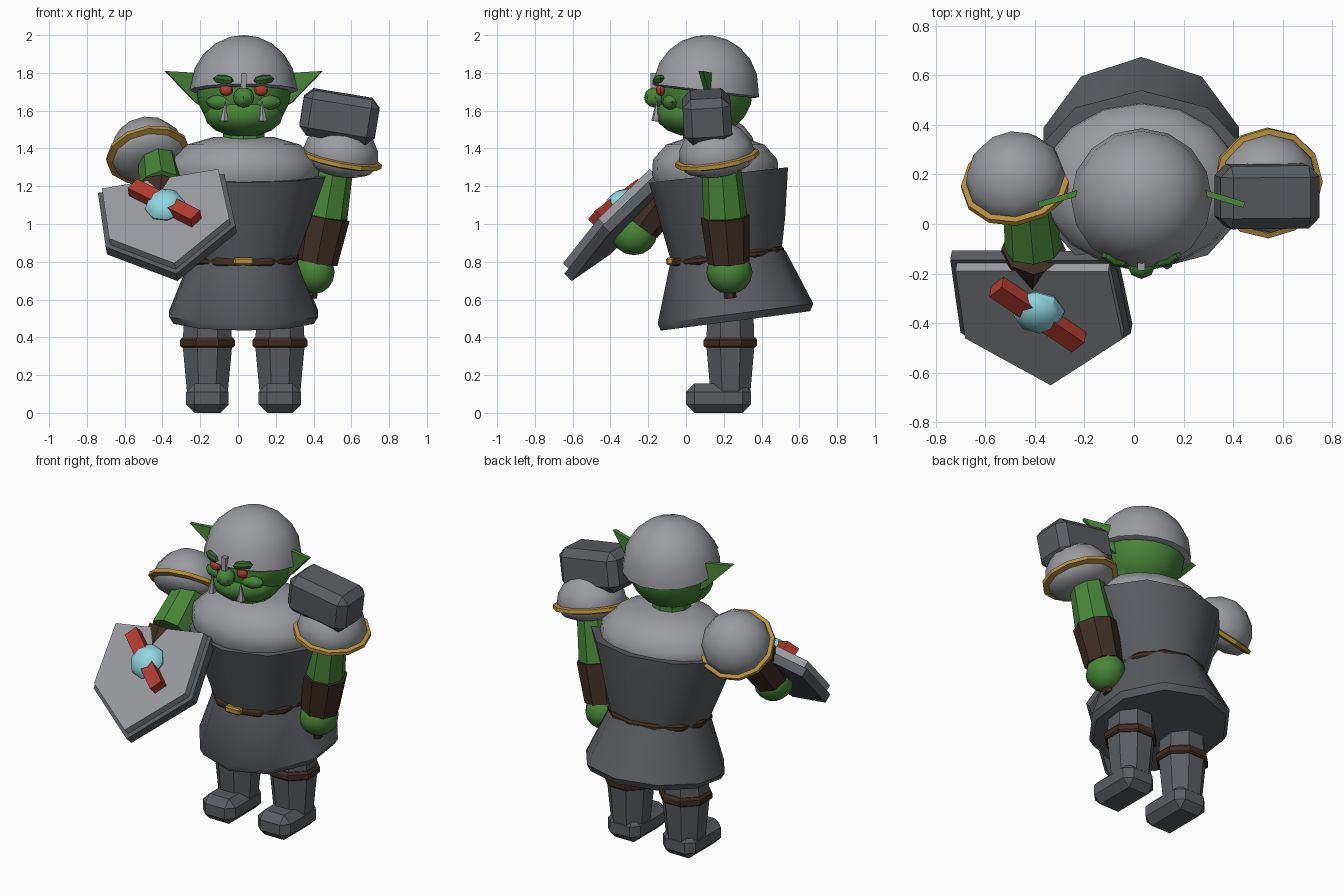
import bpy, bmesh
from math import sin, cos, pi, radians
from mathutils import Vector, Matrix

if "Cube" in bpy.data.objects:
    bpy.data.objects.remove(bpy.data.objects["Cube"], do_unlink=True)


def material(name, r, g, b):
    m = bpy.data.materials.new(name)
    m.use_nodes = True
    m.diffuse_color = (r, g, b, 1)
    bsdf = m.node_tree.nodes["Principled BSDF"]
    bsdf.inputs["Base Color"].default_value = (r, g, b, 1)
    bsdf.inputs["Roughness"].default_value = 0.8
    return m


STEEL = material("light steel", .32, .33, .35)
IRON = material("dark iron", .10, .107, .118)
SKIN = material("green skin", .065, .235, .04)
BROW = material("dark green", .035, .13, .025)
LEATHER = material("brown leather", .05, .028, .018)
GOLD = material("gold trim", .48, .28, .05)
RED = material("red", .45, .045, .03)
CYAN = material("pale cyan", .28, .68, .76)

MID = .03  # the body's centre line


def finish(name, bm, mat, matrix=None, smooth=0):
    if matrix:
        bm.transform(matrix)
    bmesh.ops.recalc_face_normals(bm, faces=bm.faces)
    me = bpy.data.meshes.new(name)
    bm.to_mesh(me)
    bm.free()
    me.materials.append(mat)
    if smooth:
        me.shade_smooth()
        me.set_sharp_from_angle(angle=radians(smooth))
    ob = bpy.data.objects.new(name, me)
    bpy.context.collection.objects.link(ob)


def frame(origin, up, right=(1, 0, 0)):
    """Matrix whose z axis is up and whose x axis is close to right."""
    z = Vector(up).normalized()
    y = z.cross(Vector(right)).normalized()
    x = y.cross(z)
    return Matrix.Translation(origin) @ Matrix((x, y, z)).transposed().to_4x4()


def skin_loops(name, mat, loops, matrix=None, smooth=0):
    """Join loops of points with quads and close both ends."""
    bm = bmesh.new()
    loops = [[bm.verts.new(p) for p in loop] for loop in loops]
    n = len(loops[0])
    for lo, hi in zip(loops, loops[1:]):
        for i in range(n):
            j = (i + 1) % n
            bm.faces.new((lo[i], lo[j], hi[j], hi[i]))
    bm.faces.new(loops[0])
    bm.faces.new(loops[-1])
    finish(name, bm, mat, matrix, smooth)


def loft(name, mat, rings, n, matrix=None, smooth=0, turn=.25):
    """Elliptical rings (z, rx, ry, y centre, slope along y) joined in order."""
    angles = [2 * pi * (i / n + turn) for i in range(n)]
    loops = [[(rx * cos(a), cy + ry * sin(a), z + slope * ry * sin(a)) for a in angles]
             for z, rx, ry, cy, slope in rings]
    skin_loops(name, mat, loops, matrix, smooth)


def prism(name, mat, points, low, high, matrix):
    """Flat outline extruded between two heights."""
    skin_loops(name, mat, [[(x, y, z) for x, y in points] for z in (low, high)], matrix)


def rod(name, mat, a, b, ra, rb, n=8):
    a, b = Vector(a), Vector(b)
    rings = [(0, ra, ra, 0, 0), ((b - a).length, rb, rb, 0, 0)]
    loft(name, mat, rings, n, frame(a, b - a))


def ball(name, mat, loc, size, seg=12, rings=8, matrix=Matrix(), smooth=40):
    bm = bmesh.new()
    bmesh.ops.create_uvsphere(bm, u_segments=seg, v_segments=rings, radius=1)
    m = matrix @ Matrix.Translation(loc) @ Matrix.Diagonal((*size, 1))
    finish(name, bm, mat, m, smooth)


def box(name, mat, loc, size, matrix=Matrix(), bevel=0):
    bm = bmesh.new()
    bmesh.ops.create_cube(bm, size=1)
    bm.transform(Matrix.Diagonal((*size, 1)))
    if bevel:
        bmesh.ops.bevel(bm, geom=bm.edges[:], offset=bevel, segments=1,
                        affect='EDGES', profile=.5)
    finish(name, bm, mat, matrix @ Matrix.Translation(loc))


# Torso: skirt, vest, rounded chest plate and belt, all tilted up at the back
body = Matrix.Translation((MID, 0, 0))
loft("skirt", IRON, [(.487, .39, .395, .262, .13), (.525, .415, .412, .262, .13),
                     (.825, .29, .305, .22, .12)], 10, body, 42)
loft("vest", IRON, [(.82, .29, .29, .215, .11), (1.0, .36, .325, .2, .11),
                    (1.26, .455, .368, .172, .11)], 10, body, 42)
loft("chest", STEEL, [(1.2, .37, .31, .155, 0), (1.26, .405, .335, .155, 0),
                      (1.34, .39, .33, .155, 0), (1.42, .3, .26, .155, 0),
                      (1.46, .16, .14, .155, 0)], 16, body, 42)
loft("belt", LEATHER, [(.8, .285, .293, .217, .11), (.815, .3, .303, .217, .11),
                       (.835, .3, .303, .217, .11), (.85, .285, .293, .217, .11)],
     12, body)
box("belt_buckle", GOLD, (MID, -.085, .803), (.105, .04, .04), bevel=.008)

# Head
rod("neck", SKIN, (MID, .1, 1.38), (MID, .1, 1.54), .115, .115, 10)
ball("head", SKIN, (MID, .105, 1.71), (.25, .25, .25), 16, 10)
ball("jaw", SKIN, (MID, .05, 1.58), (.21, .21, .12), 12, 8)
ball("nose", SKIN, (MID, -.165, 1.67), (.057, .057, .054), 8, 6)
dome = [(-.022, .265, .265, 0, 0), (-.012, .285, .285, 0, 0)]
dome += [(.28 * sin(a), .28 * cos(a), .28 * cos(a), 0, 0)
         for a in [radians(t) for t in (3, 22, 40, 57, 73, 87)]]
loft("helmet", STEEL, dome, 16, frame((MID, .105, 1.72), (0, .12, 1)), 42)
box("nose_guard", STEEL, (MID, -.172, 1.75), (.03, .03, .1))

for side, s in (("right", -1), ("left", 1)):
    ball(side + "_eye", RED, (MID + s * .093, -.134, 1.708), (.036, .026, .03), 8, 6)
    ball(side + "_brow", BROW, (0, 0, 0), (.066, .03, .026), 6, 4,
         Matrix.Translation((MID + s * .105, -.142, 1.764))
         @ Matrix.Rotation(s * -.12, 4, 'Y') @ Matrix.Rotation(s * .4, 4, 'Z'), 0)
    ball(side + "_cheek", SKIN, (MID + s * .1, -.075, 1.645), (.1, .05, .045), 8, 6)
    rod(side + "_tusk", STEEL, (MID + s * .103, -.16, 1.545),
        (MID + s * .097, -.155, 1.65), .024, .003, 6)
    # Thin pointed ear sweeping out and forward
    ear = frame((MID + s * .2, .142, 1.7), (-.3 * s, -1, 0), (s, -.3, 0))
    outline = [(0, -.09), (.06, -.055), (.225, .11), (.05, .1), (0, .06)]
    prism(side + "_ear", SKIN, [(x, s * y) for x, y in outline], -.012, .012, ear)

    # Legs
    leg = Matrix.Translation((MID + s * .192, .235, 0))
    loft(side + "_leg", IRON, [(.06, .112, .11, 0, 0), (.36, .142, .138, 0, 0),
                               (.58, .13, .13, 0, 0)], 8, leg, turn=1 / 16)
    loft(side + "_knee_strap", LEATHER,
         [(.345, .145, .142, 0, 0), (.355, .157, .153, 0, 0),
          (.385, .157, .153, 0, 0), (.4, .145, .142, 0, 0)], 8, leg, turn=1 / 16)
    box(side + "_boot", IRON, (MID + s * .192, .172, .078), (.225, .345, .156),
        bevel=.045)

# Arms with domed shoulder guards
arms = (("right", (-.43, .17, 1.36), (-.405, -.1, 1.185), (-.42, -.275, .95),
         (-.475, .17, 1.365), (-.15, .65, .75)),
        ("left", (.515, .185, 1.34), (.463, .207, 1.04), (.405, .23, .745),
         (.54, .165, 1.345), (.2, -.16, 1)))
for side, shoulder, elbow, hand, guard, up in arms:
    b, c = Vector(elbow), Vector(hand)
    rod(side + "_upper_arm", SKIN, shoulder, b, .1, .117)
    rod(side + "_bracer", LEATHER, b, b.lerp(c, .82), .13, .112)
    ball(side + "_hand", SKIN, c, (.112, .122, .115), 10, 8)
    at = frame(guard, up)
    shell = [(-.08, .1, .1, 0, 0), (-.05, .175, .175, 0, 0)]
    shell += [(.205 * sin(t), .205 * cos(t), .205 * cos(t), 0, 0)
              for t in [radians(d) for d in (0, 22, 44, 66, 86)]]
    loft(side + "_shoulder_guard", STEEL, shell, 12, at, 42)
    loft(side + "_guard_trim", GOLD, [(-.02, .19, .19, 0, 0), (-.01, .226, .226, 0, 0),
                                      (.012, .224, .224, 0, 0), (.02, .19, .19, 0, 0)],
         12, at)

# Hammer
rod("hammer_handle", LEATHER, (.39, .235, .61), (.53, .12, 1.55), .032, .032, 6)
box("hammer_head", IRON, (0, 0, 0), (.405, .255, .245),
    frame((.537, .112, 1.568), (.165, -.06, 1)), .045)

# Shield: backing plate, face plate, diagonal bar and boss
plate = frame((-.385, -.345, 1.09), (-.12, -.70, .70), (.98, -.024, .185))
outline = [(-.315, .217), (.31, .217), (.325, -.165), (0, -.43), (-.32, -.165)]
prism("shield_back", IRON, [(x * 1.08, y * 1.08) for x, y in outline], -.1, -.045, plate)
prism("shield_face", STEEL, outline, -.046, 0, plate)
box("shield_bar", RED, (0, 0, .025), (.435, .08, .07),
    plate @ Matrix.Rotation(radians(-46), 4, 'Z'))
ball("shield_boss", CYAN, (0, 0, .01), (.108, .108, .072), 8, 6, plate)
